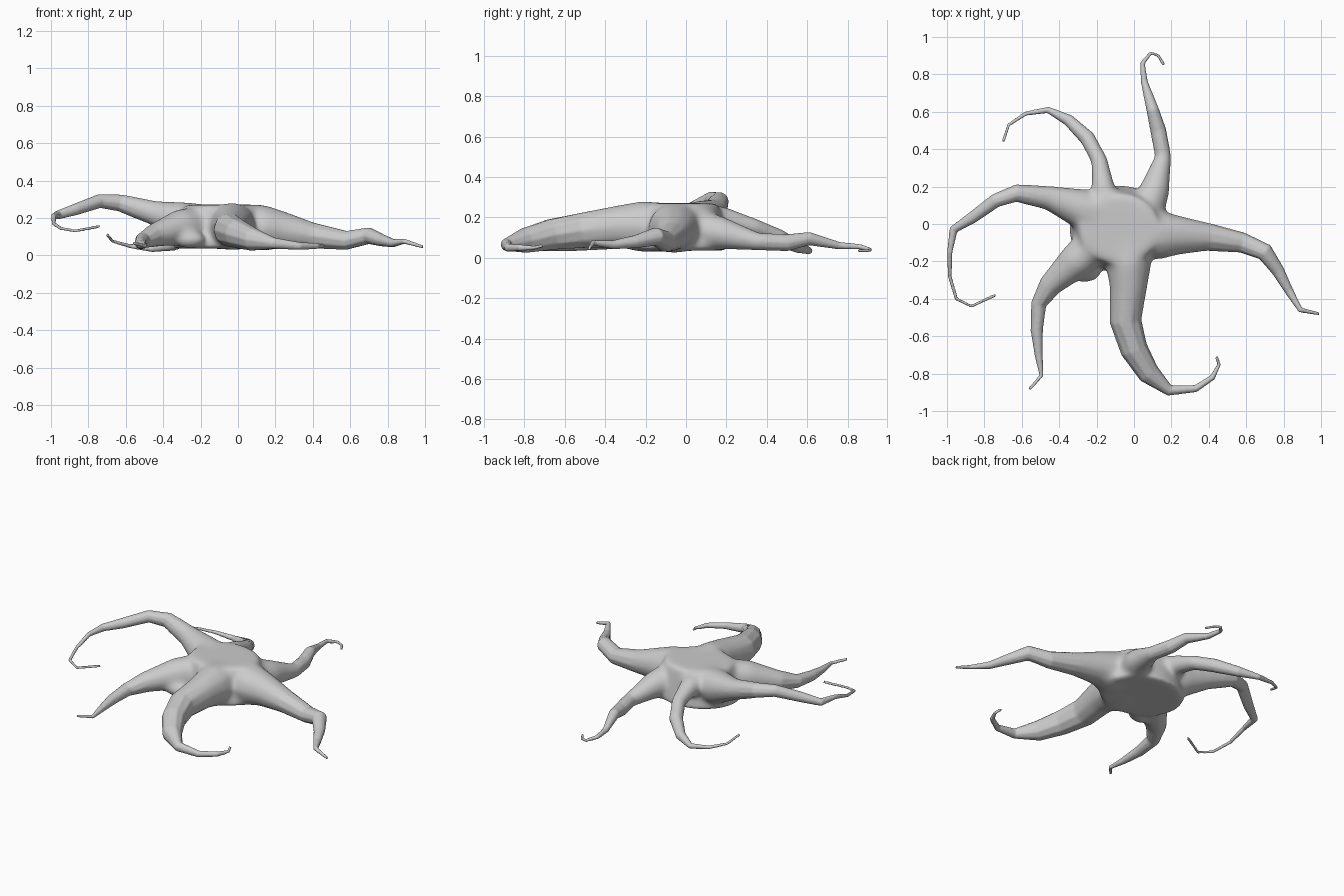
import bpy, bmesh, math
from mathutils import Vector, Matrix

# Remove the default object
cube = bpy.data.objects.get("Cube")
if cube:
    bpy.data.objects.remove(cube, do_unlink=True)

# Single skin colour
skin = bpy.data.materials.new("pale_grey_skin")
skin.use_nodes = True
colour = (0.6, 0.6, 0.6, 1)
skin.diffuse_color = colour
skin.node_tree.nodes["Principled BSDF"].inputs["Base Color"].default_value = colour

SIDES = 10
UP = Vector((0, 0, 1))
bm = bmesh.new()


def add_arm(points, height=1.0):
    """Sweep a closed tapering tube through (x, y, z, half width) points."""
    centres = [Vector(p[:3]) for p in points]
    rings = []
    for i, centre in enumerate(centres):
        ahead = centres[min(i + 1, len(centres) - 1)]
        behind = centres[max(i - 1, 0)]
        along = (ahead - behind).normalized()
        side = along.cross(UP).normalized()
        rise = side.cross(along)
        width = max(points[i][3], 0.009)
        tall = max(width * height, 0.009)
        ring = []
        for k in range(SIDES):
            angle = math.tau * k / SIDES
            offset = side * math.cos(angle) * width + rise * math.sin(angle) * tall
            ring.append(bm.verts.new(centre + offset))
        rings.append(ring)
    for lower, upper in zip(rings, rings[1:]):
        for k in range(SIDES):
            n = (k + 1) % SIDES
            bm.faces.new((lower[k], lower[n], upper[n], upper[k]))
    bm.faces.new(rings[0][::-1])
    bm.faces.new(rings[-1])


# Flat-topped central body with sloping sides
bmesh.ops.create_cone(
    bm, cap_ends=True, segments=24, radius1=.275, radius2=.215, depth=.235,
    matrix=Matrix.Translation((-.08, -.025, .153)) @ Matrix.Diagonal((1, .87, 1, 1)))

# Low fold of skin between the front and front right arms
bmesh.ops.create_uvsphere(
    bm, u_segments=16, v_segments=10, radius=1,
    matrix=Matrix.Translation((-.26, -.26, .085)) @ Matrix.Diagonal((.09, .055, .05, 1)))

# Front arm, deep and curling to the left
add_arm([(-.03, -.1, .15, .12), (-.03, -.22, .155, .125), (-.03, -.34, .155, .103),
         (-.045, -.52, .135, .086), (0, -.67, .115, .075), (.08, -.8, .085, .06),
         (.19, -.89, .065, .03), (.33, -.88, .05, .02), (.42, -.82, .05, .016),
         (.455, -.75, .05, .01), (.44, -.71, .06, .008)], 1.05)

# Left arm, reaching out and bending forward
add_arm([(0, -.05, .15, .11), (.14, -.06, .145, .135), (.24, -.06, .135, .108),
         (.4, -.07, .105, .075), (.58, -.1, .08, .055), (.7, -.15, .105, .048),
         (.77, -.25, .08, .035), (.83, -.36, .065, .024), (.89, -.46, .075, .015),
         (.99, -.48, .045, .008)], 0.95)

# Back arm with a small hooked tip
add_arm([(.04, .02, .15, .11), (.11, .18, .12, .085), (.155, .36, .08, .045),
         (.13, .5, .075, .043), (.1, .61, .095, .034), (.055, .76, .06, .019),
         (.045, .86, .055, .014), (.09, .915, .04, .01), (.13, .9, .035, .008),
         (.16, .85, .035, .008)])

# Back right arm, falling then sweeping sideways
add_arm([(-.14, .02, .16, .11), (-.165, .2, .19, .065), (-.185, .34, .15, .047),
         (-.25, .46, .1, .042), (-.35, .555, .055, .032), (-.46, .61, .035, .018),
         (-.58, .59, .05, .012), (-.67, .53, .075, .009), (-.7, .44, .11, .008)])

# Right arm, raised highest and curling forward
add_arm([(-.14, .03, .16, .11), (-.29, .085, .18, .11), (-.46, .14, .23, .066),
         (-.63, .165, .28, .047), (-.74, .125, .29, .038), (-.87, .03, .245, .032),
         (-.965, -.03, .215, .024), (-.985, -.15, .21, .015), (-.985, -.28, .17, .011),
         (-.95, -.4, .145, .01), (-.87, -.44, .13, .009), (-.74, -.38, .155, .008)])

# Front right arm
add_arm([(-.16, -.06, .16, .11), (-.31, -.2, .15, .1), (-.45, -.33, .105, .063),
         (-.51, -.43, .08, .042), (-.52, -.57, .065, .033), (-.51, -.7, .055, .022),
         (-.495, -.81, .05, .012), (-.56, -.885, .065, .008)])

bmesh.ops.recalc_face_normals(bm, faces=bm.faces)
mesh = bpy.data.meshes.new("six_armed_body")
bm.to_mesh(mesh)
bm.free()
body = bpy.data.objects.new("six_armed_body", mesh)
bpy.context.collection.objects.link(body)

# Fuse every part into one skin
fuse = body.modifiers.new("fuse", 'REMESH')
fuse.mode = 'VOXEL'
fuse.voxel_size = 0.0065
graph = bpy.context.evaluated_depsgraph_get()
fused = bpy.data.meshes.new_from_object(body.evaluated_get(graph))
body.modifiers.clear()
body.data = fused

# Soften the webbing round the body, fading out along the arms
heart = Vector((-.08, -.03))
group = body.vertex_groups.new(name="webbing")
for v in fused.vertices:
    reach = (v.co.xy - heart).length
    group.add([v.index], max(0.03, min(1, (0.52 - reach) / 0.2)), 'REPLACE')
soften = body.modifiers.new("soften", 'SMOOTH')
soften.factor = 0.5
soften.iterations = 150
soften.vertex_group = group.name

fused.materials.clear()
fused.materials.append(skin)
for face in fused.polygons:
    face.use_smooth = True
    face.material_index = 0
